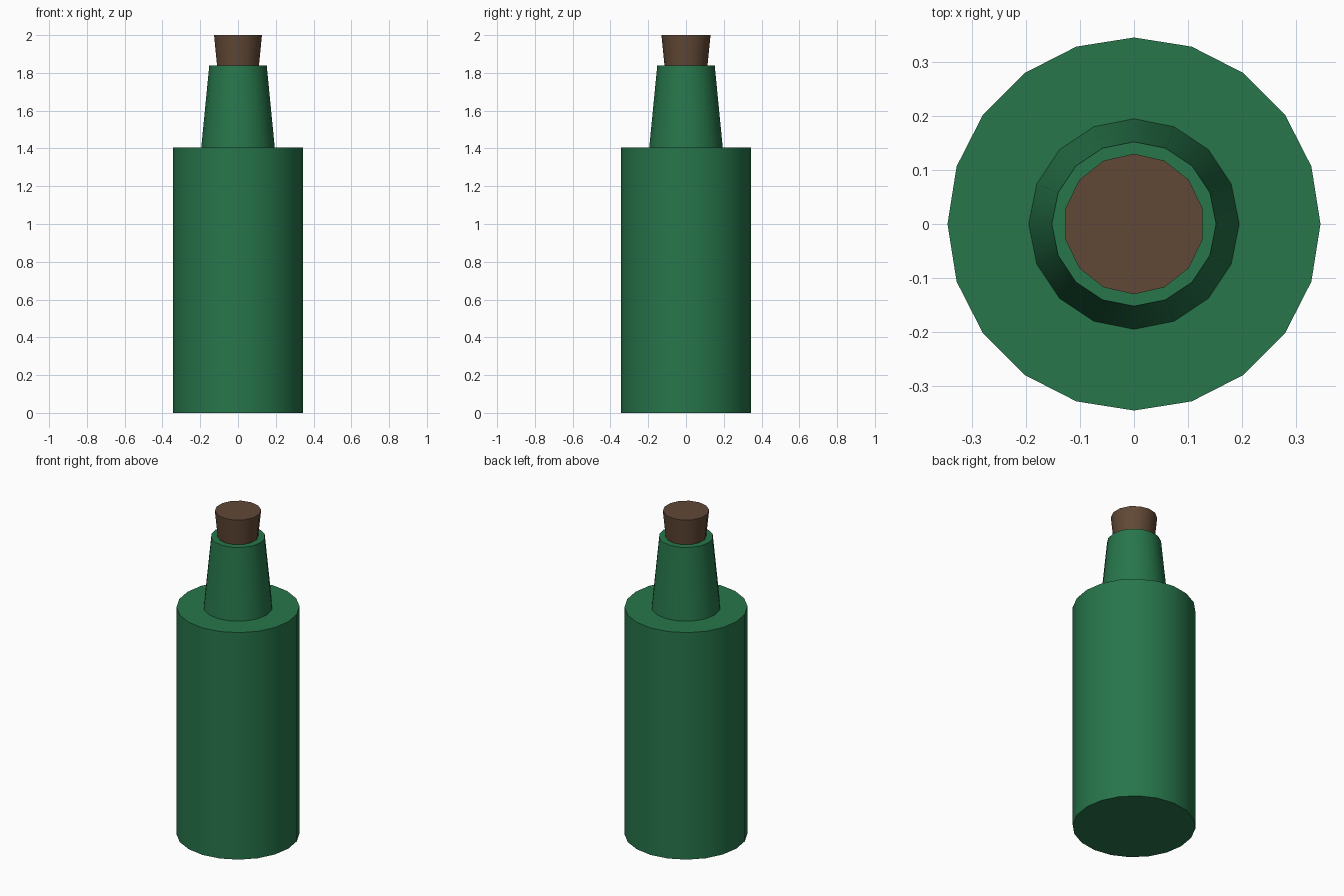
import bpy
import math

if "Cube" in bpy.data.objects:
    bpy.data.objects.remove(bpy.data.objects["Cube"])


def material(name, rgb):
    mat = bpy.data.materials.new(name)
    mat.diffuse_color = (*rgb, 1.0)
    mat.use_nodes = True
    mat.node_tree.nodes["Principled BSDF"].inputs["Base Color"].default_value = mat.diffuse_color
    return mat


def tapered_part(name, sides, r_bottom, r_top, z_bottom, z_top, mat):
    bpy.ops.mesh.primitive_cone_add(
        vertices=sides, radius1=r_bottom, radius2=r_top,
        depth=z_top - z_bottom, location=(0, 0, (z_bottom + z_top) / 2))
    obj = bpy.context.object
    obj.name = name
    obj.data.materials.append(mat)
    bpy.ops.object.shade_smooth_by_angle(angle=math.radians(35))
    return obj


glass = material("green_glass", (0.02, 0.18, 0.07))
cork_mat = material("cork_brown", (0.12, 0.065, 0.036))

# Bottle body, tapered neck and cork stopper seated in the neck
tapered_part("body", 20, 0.345, 0.345, 0.0, 1.404, glass)
tapered_part("neck", 16, 0.195, 0.152, 1.40, 1.84, glass)
tapered_part("cork", 14, 0.11, 0.13, 1.80, 2.0, cork_mat)
